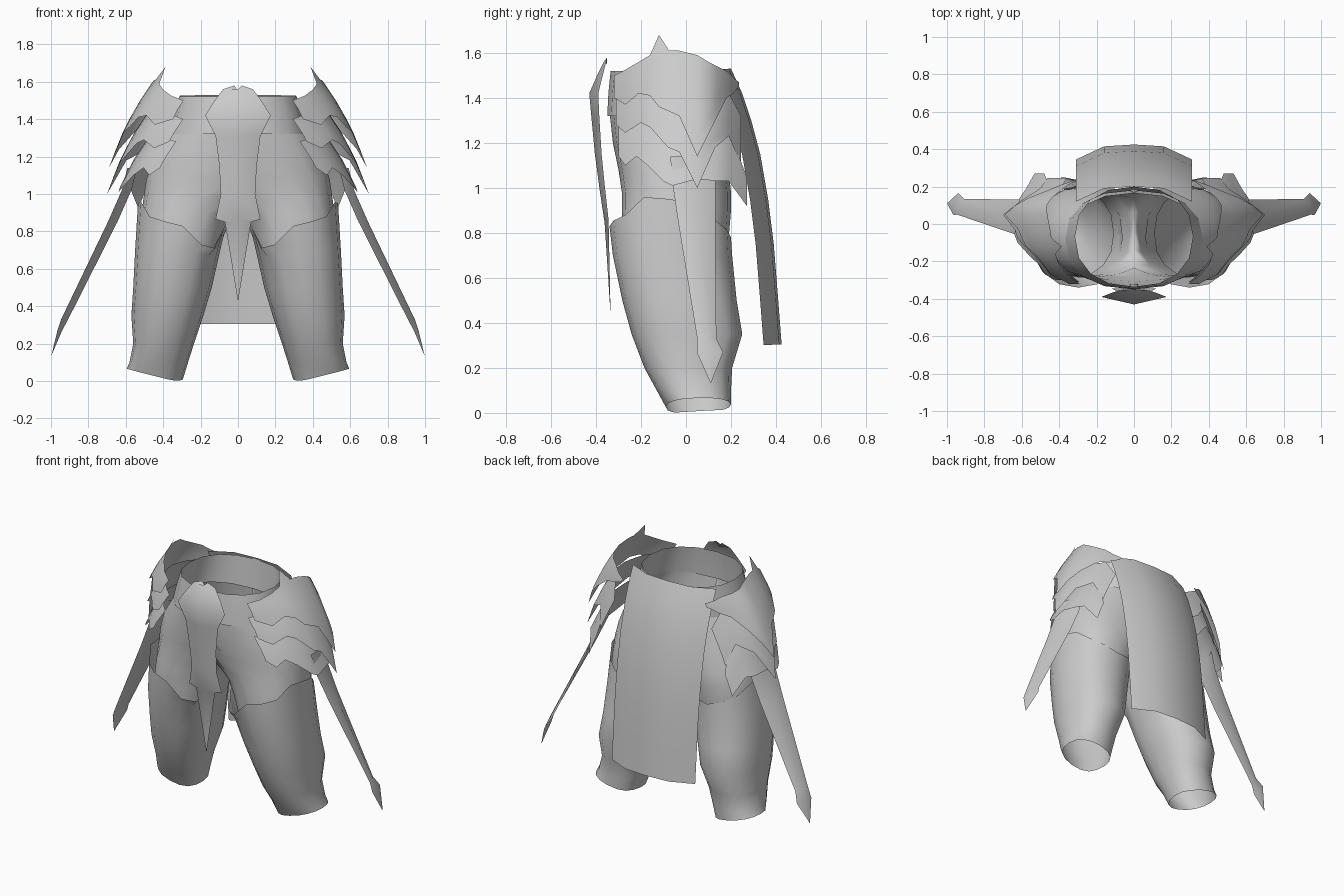
import bpy, bmesh, math

if "Cube" in bpy.data.objects:
    bpy.data.objects.remove(bpy.data.objects["Cube"])

steel = bpy.data.materials.new("grey steel")
steel.diffuse_color = (0.6, 0.6, 0.6, 1)
steel.use_nodes = True
steel.node_tree.nodes["Principled BSDF"].inputs["Base Color"].default_value = steel.diffuse_color


def interp(table, t):
    """Piecewise linear lookup in a sorted list of (key, value)."""
    if t <= table[0][0]:
        return table[0][1]
    for (a, va), (b, vb) in zip(table, table[1:]):
        if t <= b:
            return va + (vb - va) * (t - a) / (b - a)
    return table[-1][1]


def sheet(name, rows, closed=False, mirror=False, angle=40):
    """Skin a grid of points; drop faces lying on the mirror plane."""
    bm = bmesh.new()
    grid = [[bm.verts.new(p) for p in row] for row in rows]
    n = len(rows[0])
    for r0, r1 in zip(grid, grid[1:]):
        for i in range(n if closed else n - 1):
            j = (i + 1) % n
            quad = [r0[i], r0[j], r1[j], r1[i]]
            if mirror and all(abs(v.co.x) < 1e-5 for v in quad):
                continue
            bm.faces.new(quad)
    bmesh.ops.remove_doubles(bm, verts=bm.verts, dist=1e-4)
    bmesh.ops.delete(bm, geom=[v for v in bm.verts if not v.link_faces], context='VERTS')
    bmesh.ops.recalc_face_normals(bm, faces=bm.faces)
    me = bpy.data.meshes.new(name)
    bm.to_mesh(me)
    bm.free()
    me.materials.append(steel)
    ob = bpy.data.objects.new(name, me)
    bpy.context.collection.objects.link(ob)
    if mirror:
        m = ob.modifiers.new("mirror", 'MIRROR')
        m.use_clip = True
    bpy.ops.object.select_all(action='DESELECT')
    ob.select_set(True)
    bpy.context.view_layer.objects.active = ob
    bpy.ops.object.shade_smooth_by_angle(angle=math.radians(angle))
    return ob


N = 16


def ring(x0, x1, y0, y1, z, clamp=False):
    """Slightly squared oval between the given limits."""
    pts = []
    for i in range(N):
        a = 2 * math.pi * i / N
        c, s = math.cos(a), math.sin(a)
        c, s = (math.copysign(abs(v) ** 0.88, v) for v in (c, s))
        x = (x0 + x1) / 2 + (x1 - x0) / 2 * c
        if clamp and x < 0.002:
            x = 0
        pts.append((x, (y0 + y1) / 2 + (y1 - y0) / 2 * s, z))
    return pts


# Trousers: hips that split into two thighs
hips = [(-.36, .36, -.34, .165, 1.34), (-.40, .45, -.325, .18, 1.2),
        (-.26, .49, -.30, .19, 1.08), (-.08, .505, -.285, .2, .98),
        (.02, .515, -.285, .2, .9), (.075, .525, -.285, .19, .78),
        (.11, .53, -.28, .18, .66)]
sheet("trousers", [ring(*h, clamp=True) for h in hips], True, True)

# Waist band
sheet("waist_band", [ring(-.37, .37, -.35, .18, 1.32),
                     ring(-.345, .345, -.345, .19, 1.42),
                     ring(-.315, .315, -.335, .2, 1.52)], True)

# Leg guards: shaped top edge, slanted bottom edge
rim = [(-180, .85), (-165, .85), (-135, .71), (-112, .73), (-90, .83), (-45, .88),
       (-25, .96), (0, .95), (25, .92), (50, .84), (90, .78), (140, .8), (180, .85)]
legs = [(.06, .535, -.34, .2, .85), (.095, .55, -.325, .205, .7), (.14, .56, -.283, .225, .5),
        (.185, .57, -.242, .25, .35), (.235, .56, -.185, .205, .2), (.267, .58, -.13, .2, .1)]
rows = [ring(*l) for l in legs]
top = []
for i, p in enumerate(rows[0]):
    d = math.degrees(2 * math.pi * i / N)
    z = interp(rim, d - 360 if d > 180 else d)
    top.append((p[0], p[1], z))
# the second row keeps below the rim
rows[0] = top
rows[1] = [(x, y, min(z, t[2] - .04)) for (x, y, z), t in zip(rows[1], top)]
rows.append([(x, y, max(0, .25 * (x - .34)) + .13 * max(0, y + .08) * (.75 - x))
             for x, y, z in ring(.295, .595, -.09, .2, 0)])
sheet("leg_guard", rows, True, True)

# Back skirt: curved hanging cloth
skirt = [(1.53, .2), (1.42, .25), (1.3, .29), (1.15, .33), (.95, .365), (.75, .39),
         (.5, .41), (.305, .425)]
sheet("back_skirt", [[(x, y - d, z - d * .05) for x, d in
                      ((-.31, .08), (-.16, .01), (0, 0), (.16, .01), (.31, .08))]
                     for z, y in skirt])

# Front tabard: keeled plate ending in a long point (z, half width, keel y, side setback)
tabard = [(1.58, .02, -.35, .0), (1.56, .08, -.365, .01), (1.5, .125, -.395, .025),
          (1.42, .175, -.43, .04), (1.31, .12, -.42, .035), (1.15, .10, -.405, .03),
          (1.0, .092, -.385, .025), (.865, .12, -.365, .02), (.85, .07, -.362, .018),
          (.43, .001, -.335, 0)]
rows = []
for k, (z, w, y, s) in enumerate(tabard):
    rows.append([(-w, y + s, z), (0, y, z - (.03 if k == 0 else 0)), (w, y + s, z)])
sheet("front_tabard", rows, angle=50)

# Hip plates: three overlapping jagged layers
bulge = [(.86, .73), (1.14, .69), (1.30, .63), (1.46, .55), (1.61, .45), (1.68, .41)]


def hip_point(y, z, shift, inset, front, back):
    """Outward position, falling away towards the front and back ends."""
    d = y - .05
    fall = front * (-d / .34) ** 3 if d < 0 else back * (d / .2) ** 2
    return (interp(bulge, z + shift) - fall - inset, y, z)


def hip_plate(name, columns, *shape):
    rows = []
    for k in range(6):
        t = k / 5
        rows.append([hip_point(y, a + (b - a) * t, *shape) for y, a, b in columns])
    sheet(name, rows, mirror=True, angle=60)


hip_plate("upper_hip_plate", [
    (-.32, 1.50, 1.40), (-.27, 1.525, 1.37), (-.21, 1.56, 1.42), (-.16, 1.59, 1.41),
    (-.12, 1.68, 1.36), (-.075, 1.61, 1.34), (-.03, 1.61, 1.32), (.05, 1.59, 1.14),
    (.10, 1.56, 1.24), (.14, 1.54, 1.32), (.18, 1.52, 1.40), (.21, 1.49, 1.42),
    (.235, 1.47, 1.45)], 0, 0, .18, .28)
hip_plate("middle_hip_plate", [
    (-.31, 1.40, 1.28), (-.27, 1.42, 1.245), (-.20, 1.45, 1.29), (-.16, 1.45, 1.27),
    (-.08, 1.44, 1.18), (-.03, 1.44, 1.16), (.05, 1.42, 1.0), (.13, 1.42, 1.18),
    (.19, 1.42, 1.23), (.245, 1.32, 1.1)], .14, -.01, .18, .21)
hip_plate("lower_hip_plate", [
    (-.30, 1.28, 1.14), (-.27, 1.29, 1.10), (-.22, 1.31, 1.14), (-.17, 1.31, 1.10),
    (-.10, 1.30, 1.03), (-.06, 1.30, 1.01), (.05, 1.28, 1.04), (.14, 1.28, 1.03),
    (.19, 1.26, 1.03), (.27, 1.05, .92)], .28, -.01, .15, .12)

# Side blades: long straps flaring outward (z, x, front y, back y, twist)
blade = [(1.14, .57, -.07, .13, .03), (1.02, .60, -.06, .13, .03),
         (.85, .675, -.035, .13, .03), (.33, .93, .05, .135, .022),
         (.27, .955, .048, .165, .015), (.135, .998, .108, .112, 0)]
rows = []
for z, x, y0, y1, k in blade:
    rows.append([(x + k * .7, y0, z), (x + k * .6, (y0 + y1) / 2, z), (x - k, y1, z)])
sheet("side_blade", rows, mirror=True, angle=50)
